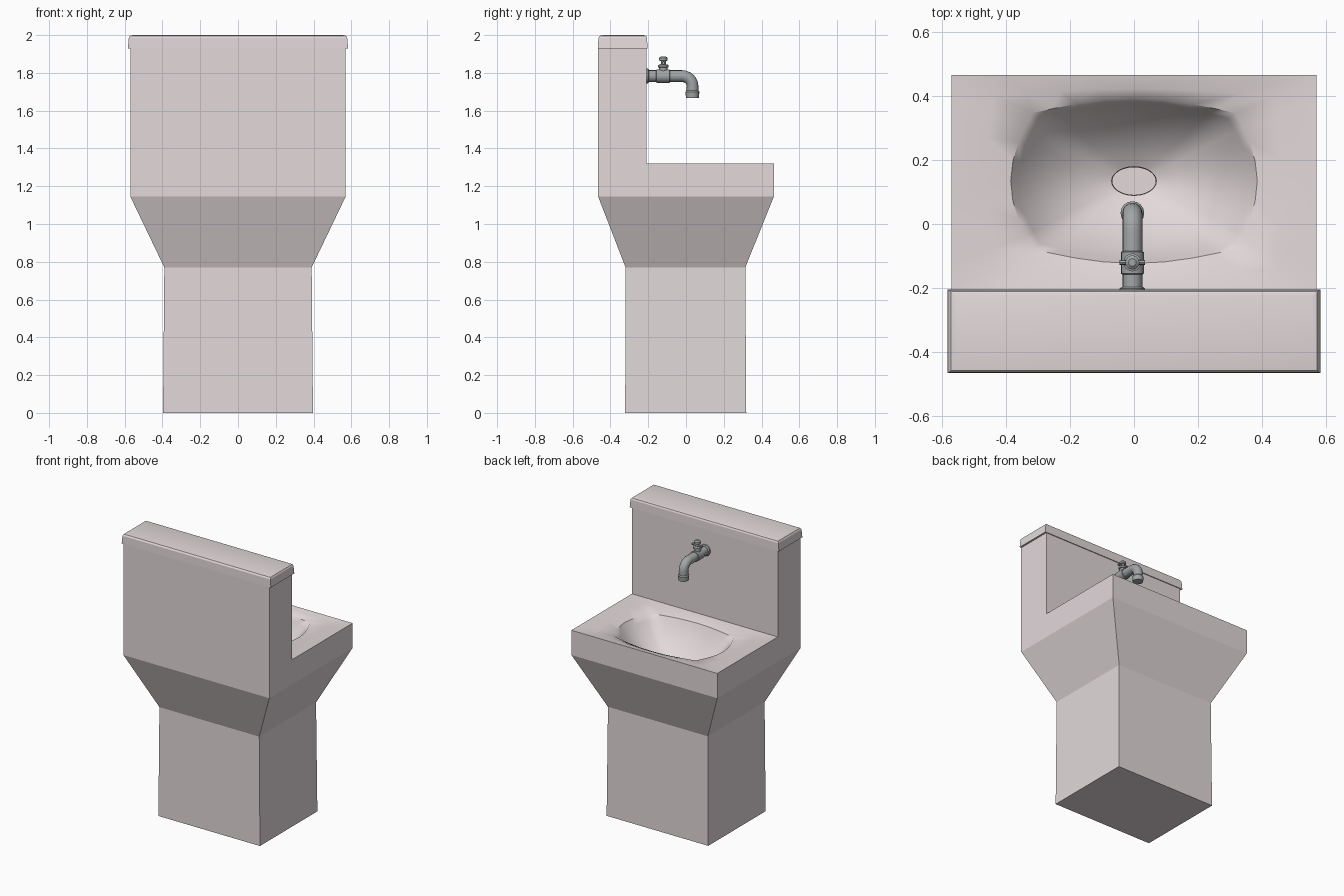
import bpy, bmesh, math
from mathutils import Vector

if "Cube" in bpy.data.objects:
    bpy.data.objects.remove(bpy.data.objects["Cube"])

PINK = bpy.data.materials.new("pink_ceramic")
PINK.diffuse_color = (0.76, 0.69, 0.70, 1)
PINK.use_nodes = True
PINK.node_tree.nodes["Principled BSDF"].inputs["Base Color"].default_value = PINK.diffuse_color
METAL = bpy.data.materials.new("grey_metal")
METAL.diffuse_color = (0.36, 0.38, 0.38, 1)
METAL.use_nodes = True
METAL.node_tree.nodes["Principled BSDF"].inputs["Base Color"].default_value = METAL.diffuse_color


def finish(name, bm, mat, angle=35):
    bmesh.ops.remove_doubles(bm, verts=bm.verts, dist=1e-5)
    me = bpy.data.meshes.new(name)
    bm.to_mesh(me)
    bm.free()
    ob = bpy.data.objects.new(name, me)
    bpy.context.collection.objects.link(ob)
    me.materials.append(mat)
    bpy.ops.object.select_all(action='DESELECT')
    ob.select_set(True)
    bpy.context.view_layer.objects.active = ob
    bpy.ops.object.shade_smooth_by_angle(angle=math.radians(angle))
    return ob


def loft(bm, rings, cap_start=False, cap_end=False):
    vs = [[bm.verts.new(p) for p in r] for r in rings]
    n = len(vs[0])
    for a, b in zip(vs, vs[1:]):
        for i in range(n):
            j = (i + 1) % n
            bm.faces.new((a[i], a[j], b[j], b[i]))
    if cap_start:
        bm.faces.new(vs[0][::-1])
    if cap_end:
        bm.faces.new(vs[-1])
    return vs


def rect(hx, y0, y1, z):
    return [(-hx, y0, z), (hx, y0, z), (hx, y1, z), (-hx, y1, z)]


def tube(name, path, radii, mat=METAL, n=16):
    """Circular sections of given radii swept along a path."""
    pts = [Vector(p) for p in path]
    rings = []
    for i, p in enumerate(pts):
        d = (pts[min(i + 1, len(pts) - 1)] - pts[max(i - 1, 0)]).normalized()
        u = Vector((1, 0, 0)) if abs(d.x) < 0.9 else Vector((0, 1, 0))
        v = d.cross(u).normalized()
        rings.append([p + radii[i] * (u * math.cos(2 * math.pi * k / n) + v * math.sin(2 * math.pi * k / n))
                      for k in range(n)])
    bm = bmesh.new()
    loft(bm, rings, True, True)
    return finish(name, bm, mat)


# pedestal, flared neck and L-shaped upper body in one shell
bm = bmesh.new()
loft(bm, [rect(.397, -.322, .319, 0), rect(.39, -.32, .314, .77), rect(.57, -.465, .465, 1.145)], True)
prof = [(-.465, 1.145), (.465, 1.145), (.465, 1.32), (-.21, 1.32), (-.21, 1.94), (-.465, 1.94)]
L, R = [[bm.verts.new((x, y, z)) for y, z in prof] for x in (-.57, .57)]
bm.faces.new(L[::-1])
bm.faces.new(R)
for i in (1, 3, 5):
    j = (i + 1) % 6
    bm.faces.new((L[i], L[j], R[j], R[i]))
finish("body", bm, PINK, 20)

# sunken basin: rings blend from the outer rectangle to an oval drain
N = 8
square = []
for k in range(4):
    for i in range(N):
        p = Vector((-1 + 2 * i / N, -1))
        for _ in range(k):
            p = Vector((-p.y, p.x))
        square.append(p)


def basin_ring(cy, hx, hy, roundness, z):
    out = []
    for p in square:
        q = p.lerp(p.normalized(), roundness)
        out.append((q.x * hx, cy + q.y * hy, z))
    return out


bm = bmesh.new()
loft(bm, [basin_ring(*r) for r in (
    (.1275, .57, .3375, 0, 1.32),
    (.130, .47, .292, .25, 1.312),
    (.134, .385, .257, .6, 1.298),
    (.134, .362, .242, .65, 1.265),
    (.134, .315, .208, .7, 1.205),
    (.134, .235, .150, .8, 1.135),
    (.134, .145, .090, .9, 1.085),
    (.134, .070, .045, 1, 1.06),
    (.134, .068, .043, 1, 1.01))])
finish("basin", bm, PINK, 45)

# chamfered cap along the top of the back panel
bm = bmesh.new()
loft(bm, [rect(.583, -.466, -.204, 1.93), rect(.578, -.464, -.206, 1.985),
          rect(.572, -.457, -.211, 1.996), rect(.555, -.44, -.225, 2)], True, True)
finish("top_cap", bm, PINK, 20)

# tap spout: straight pipe with a quarter bend
X, Z = -.005, 1.783
path = [(X, -.215, Z), (X, -.02, Z)]
bend = .055
path += [(X, -.02 + bend * math.sin(a), Z - bend + bend * math.cos(a))
         for a in (math.radians(d) for d in range(15, 91, 15))]
path.append((X, .034, 1.69))
tube("tap_spout", path, [.031] * len(path))

# wall flange, valve collar and nozzle
tube("wall_flange", [(X, -.215, Z), (X, -.202, Z), (X, -.196, Z)], [.04, .04, .033])
tube("valve_collar", [(X, y, Z) for y in (-.158, -.155, -.088, -.085)], [.031, .036, .036, .031])
tube("nozzle", [(X, .034, 1.708), (X, .034, 1.70), (X, .034, 1.667), (X, .034, 1.667), (X, .034, 1.69)],
     [.031, .037, .034, .025, .025])

# valve stem with turned profile and small cross handle
turned = [(1.80, .022), (1.828, .022), (1.83, .028), (1.842, .028), (1.846, .013),
          (1.862, .013), (1.866, .022), (1.88, .022), (1.888, .012)]
tube("valve_stem", [(X, -.12, z) for z, r in turned], [r for z, r in turned])
tube("valve_handle", [(X - .04, -.12, 1.852), (X + .04, -.12, 1.852)], [.008, .008], n=8)
